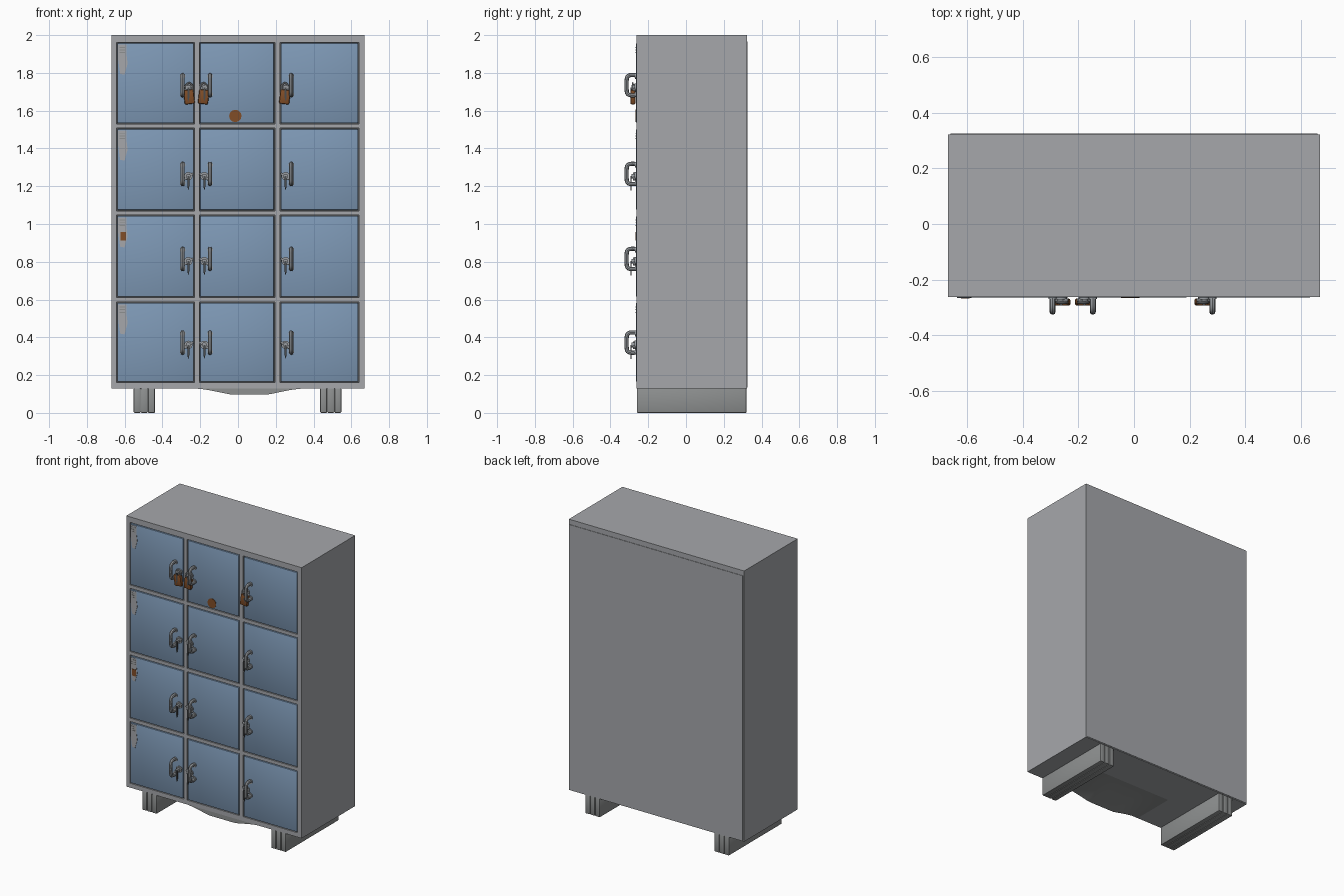
import bpy, bmesh, math
from mathutils import Matrix, Vector

cube = bpy.data.objects.get("Cube")
if cube:
    bpy.data.objects.remove(cube, do_unlink=True)


def material(name, r, g, b):
    m = bpy.data.materials.new(name)
    m.use_nodes = True
    m.diffuse_color = (r, g, b, 1)
    m.node_tree.nodes["Principled BSDF"].inputs["Base Color"].default_value = (r, g, b, 1)
    return m


GREY = material("cabinet grey", 0.38, 0.39, 0.41)
BLUE = material("door blue", 0.21, 0.32, 0.47)
FOOT = material("foot grey", 0.27, 0.28, 0.28)
STEEL = material("worn steel", 0.32, 0.34, 0.36)
DARK = material("dark metal", 0.07, 0.075, 0.08)
RUST = material("rust brown", 0.22, 0.075, 0.02)


def finish(bm, name, mat, smooth=False):
    bmesh.ops.recalc_face_normals(bm, faces=bm.faces)
    me = bpy.data.meshes.new(name)
    bm.to_mesh(me)
    bm.free()
    ob = bpy.data.objects.new(name, me)
    bpy.context.collection.objects.link(ob)
    me.materials.append(mat)
    if smooth:
        smooth_object(ob)
    return ob


def smooth_object(ob):
    bpy.ops.object.select_all(action="DESELECT")
    ob.select_set(True)
    bpy.context.view_layer.objects.active = ob
    bpy.ops.object.shade_smooth_by_angle(angle=math.radians(40))


def box(name, mat, x, y, z, bevel=0.0, tilt=0.0):
    """Box spanning the given ranges, tilted about the y axis."""
    spans = (x, y, z)
    size = [b - a for a, b in spans]
    mid = Vector([(a + b) / 2 for a, b in spans])
    bm = bmesh.new()
    bmesh.ops.create_cube(bm, size=1)
    bmesh.ops.scale(bm, vec=size, verts=bm.verts)
    if bevel:
        bmesh.ops.bevel(bm, geom=bm.edges[:], offset=bevel, segments=2, affect="EDGES", profile=0.5)
    bmesh.ops.transform(bm, matrix=Matrix.Translation(mid) @ Matrix.Rotation(tilt, 4, "Y"), verts=bm.verts)
    return finish(bm, name, mat, bool(bevel))


def disc(name, mat, x, z, radius, y_front, y_back, sides=16):
    """Cylinder whose axis runs front to back."""
    bm = bmesh.new()
    bmesh.ops.create_cone(bm, cap_ends=True, segments=sides, radius1=radius, radius2=radius, depth=y_back - y_front)
    m = Matrix.Translation((x, (y_front + y_back) / 2, z)) @ Matrix.Rotation(math.pi / 2, 4, "X")
    bmesh.ops.transform(bm, matrix=m, verts=bm.verts)
    return finish(bm, name, mat, True)


def prism(name, mat, outline, y_front, y_back):
    """Extrude an outline of (x, z) points from front to back."""
    bm = bmesh.new()
    face = bm.faces.new([bm.verts.new((x, y_front, z)) for x, z in outline])
    out = bmesh.ops.extrude_face_region(bm, geom=[face])
    moved = [v for v in out["geom"] if isinstance(v, bmesh.types.BMVert)]
    bmesh.ops.translate(bm, vec=(0, y_back - y_front, 0), verts=moved)
    return finish(bm, name, mat)


def rod(name, mat, points, radius, cyclic=False):
    """Round bar swept along a smooth path."""
    cu = bpy.data.curves.new(name, "CURVE")
    cu.dimensions = "3D"
    cu.bevel_depth = radius
    cu.bevel_resolution = 2
    cu.resolution_u = 4
    cu.use_fill_caps = True
    sp = cu.splines.new("BEZIER")
    sp.bezier_points.add(len(points) - 1)
    for bp, p in zip(sp.bezier_points, points):
        bp.co = p
        bp.handle_left_type = bp.handle_right_type = "AUTO"
    sp.use_cyclic_u = cyclic
    ob = bpy.data.objects.new(name, cu)
    bpy.context.collection.objects.link(ob)
    cu.materials.append(mat)
    bpy.ops.object.select_all(action="DESELECT")
    ob.select_set(True)
    bpy.context.view_layer.objects.active = ob
    bpy.ops.object.convert(target="MESH")
    smooth_object(bpy.context.object)


FRONT, BACK, SIDE = -0.262, 0.325, 0.67
COLUMNS = [(-0.643, -0.23), (-0.205, 0.195), (0.223, 0.64)]
ROWS = [(0.16, 0.587), (0.61, 1.047), (1.07, 1.507), (1.53, 1.962)]

# Cabinet shell with a back panel and a dark lining behind the door gaps
box("cabinet_body", GREY, (-SIDE, SIDE), (-0.245, 0.322), (0.13, 2.0))
box("back_panel", GREY, (-0.66, 0.66), (0.321, BACK), (0.135, 1.965))
box("gap_lining", DARK, (-0.65, 0.65), (-0.248, -0.244), (0.15, 1.97))

# Front frame: full-height stiles with rails between them
stiles = [-SIDE] + [x for span in COLUMNS for x in span] + [SIDE]
rails = [0.13] + [z for span in ROWS for z in span] + [2.0]
for x0, x1 in zip(stiles[::2], stiles[1::2]):
    box("frame_stile", GREY, (x0, x1), (FRONT, -0.245), (0.13, 2.0))
for x0, x1 in COLUMNS:
    for z0, z1 in zip(rails[::2], rails[1::2]):
        box("frame_rail", GREY, (x0, x1), (FRONT, -0.245), (z0, z1))


def lock_set(x, z, side):
    """Pull handle, latch and hanging key; side points to the handle."""
    hx = x + side * 0.03
    path = [(-0.25, 0.048), (-0.285, 0.054), (-0.309, 0.046), (-0.314, 0.025)]
    path += [(y, -h) for y, h in reversed(path)]
    rod("pull_handle", STEEL, [(hx, y, z + h) for y, h in path], 0.011)
    for s in (-1, 1):
        disc("handle_foot", STEEL, hx, z + s * 0.048, 0.015, -0.27, -0.255)
    lz = z - 0.012
    disc("latch_plate", STEEL, x, lz, 0.022, -0.272, -0.255)
    disc("latch_barrel", STEEL, x, lz, 0.013, -0.288, -0.27)
    box("latch_arm", STEEL, (x - 0.03, x + 0.03), (-0.28, -0.268), (lz - 0.008, lz + 0.004), 0.002, side * 0.6)
    w = 0.005
    prism("hanging_key", DARK, [(x - w, lz), (x + w, lz), (x + w, lz - 0.055),
                                (x, lz - 0.075), (x - w, lz - 0.055)], -0.294, -0.288)


def padlock(x, z, tilt):
    """Rusty padlock hanging from a steel shackle."""
    ring = [(math.cos(a) * 0.018, math.sin(a) * 0.026) for a in (i * math.pi / 4 for i in range(8))]
    rod("padlock_shackle", STEEL, [(x + dx, -0.282, z + 0.045 + dz) for dx, dz in ring], 0.005, True)
    box("padlock_body", RUST, (x - 0.027, x + 0.027), (-0.294, -0.268), (z - 0.04, z + 0.036), 0.007, tilt)


# Doors with their locks
LOCK_X = [(-0.263, -1), (-0.178, 1), (0.252, 1)]
LOCK_Z = [0.372, 0.815, 1.265, 1.735]
GAP = 0.005
for (x0, x1), (lx, side) in zip(COLUMNS, LOCK_X):
    for (z0, z1), lz in zip(ROWS, LOCK_Z):
        box("door", BLUE, (x0 + GAP, x1 - GAP), (-0.264, -0.246), (z0 + GAP, z1 - GAP), 0.003)
        lock_set(lx, lz, side)
    padlock(lx - side * 0.004, 1.675, side * 0.12)

# Worn number plates down the hinge side of the left doors
for i, (z0, z1) in enumerate(ROWS):
    x, top = -0.636, z1 - 0.012
    prism("worn_plate", GREY, [(x, top), (x + 0.045, top), (x + 0.045, top - 0.05), (x + 0.052, top - 0.1),
                               (x + 0.035, top - 0.16), (x + 0.012, top - 0.155), (x, top - 0.07)], -0.266, -0.26)
    for k in range(3):
        z = top - 0.012 - k * 0.014
        box("plate_slot", FOOT, (x + 0.008, x + 0.038), (-0.267, -0.265), (z - 0.005, z))
box("rust_patch", RUST, (-0.622, -0.592), (-0.268, -0.264), (0.912, 0.958))
disc("rust_spot", RUST, -0.014, 1.572, 0.033, -0.267, -0.262, 12)

# Ribbed feet running front to back
for cx in (-0.496, 0.491):
    box("foot_core", FOOT, (cx - 0.05, cx + 0.05), (-0.25, 0.31), (0.006, 0.13))
    for k in (-1, 0, 1):
        mid = cx + k * 0.038
        box("foot_rib", FOOT, (mid - 0.018, mid + 0.018), (-0.26, 0.32), (0.0, 0.131), 0.005)

# Sagging bottom panel, deepest at the front and fading toward the back
bm = bmesh.new()
bmesh.ops.create_grid(bm, x_segments=24, y_segments=8, size=0.5)
for v in bm.verts:
    u, t = v.co.x * 2, v.co.y + 0.5
    across = min(1, (1 + math.cos(math.pi * u)) * 0.65)
    v.co = (0.06 + u * 0.31, -0.258 + t * 0.3, 0.1295 - 0.032 * across * (1 - t) ** 1.5)
front_edges = [e for e in bm.edges if all(v.co.y < -0.257 for v in e.verts)]
lip = bmesh.ops.extrude_edge_only(bm, edges=front_edges)["geom"]
for v in lip:
    if isinstance(v, bmesh.types.BMVert):
        v.co.z = 0.132
finish(bm, "sagging_bottom", FOOT, True)
